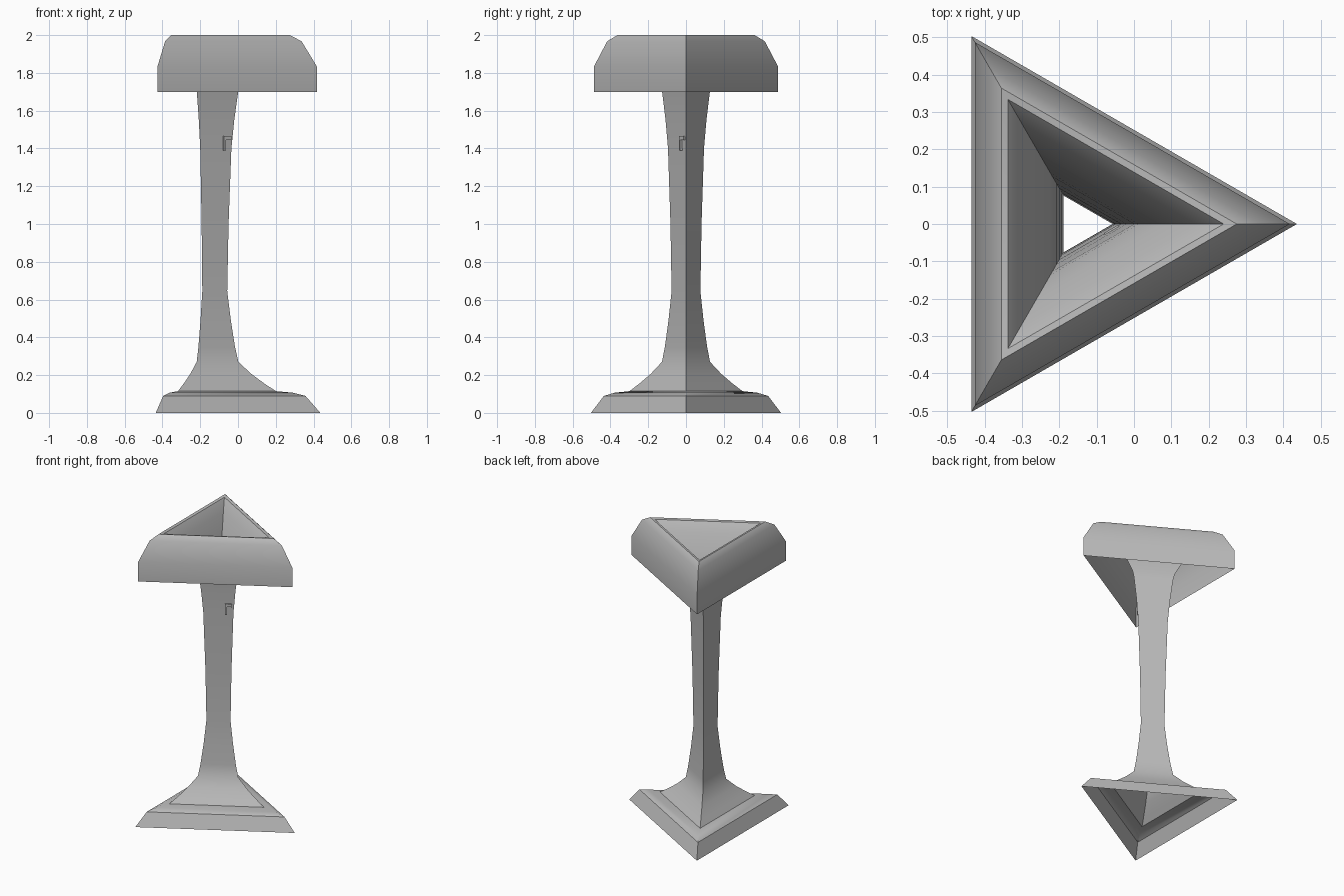
import bpy, bmesh, math
from mathutils import Matrix, Vector

if "Cube" in bpy.data.objects:
    bpy.data.objects.remove(bpy.data.objects["Cube"])

CX = -0.145  # axis of the three-sided form

grey = bpy.data.materials.new("warm_grey")
grey.diffuse_color = (0.5, 0.5, 0.5, 1)
grey.use_nodes = True
grey.node_tree.nodes["Principled BSDF"].inputs["Base Color"].default_value = grey.diffuse_color


def finish(name, bm, smooth):
    mesh = bpy.data.meshes.new(name)
    bm.to_mesh(mesh)
    bm.free()
    mesh.materials.append(grey)
    ob = bpy.data.objects.new(name, mesh)
    bpy.context.collection.objects.link(ob)
    if smooth:
        bpy.ops.object.select_all(action='DESELECT')
        ob.select_set(True)
        bpy.context.view_layer.objects.active = ob
        bpy.ops.object.shade_smooth_by_angle(angle=math.radians(30))
    return ob


# Open three-sided shell: flared foot, slim stem, funnel, rolled rim, hanging skirt
profile = [(0.581, 0), (0.502, 0.09), (0.435, 0.107), (0.346, 0.115),
           (0.285, 0.155), (0.215, 0.207), (0.147, 0.27), (0.129, 0.35),
           (0.107, 0.49), (0.088, 0.645), (0.095, 1.0), (0.11, 1.4),
           (0.125, 1.55), (0.146, 1.70), (0.157, 1.74), (0.22, 1.83),
           (0.31, 1.93), (0.37, 1.985), (0.385, 1.995), (0.42, 2.0),
           (0.482, 1.967), (0.562, 1.835), (0.562, 1.70)]
bm = bmesh.new()
rings = []
for r, z in profile:
    rings.append([bm.verts.new((CX + r * math.cos(a), r * math.sin(a), z))
                  for a in (k * math.tau / 3 for k in range(3))])
for low, high in zip(rings, rings[1:]):
    for k in range(3):
        n = (k + 1) % 3
        bm.faces.new((low[k], low[n], high[n], high[k]))
finish("pedestal_shell", bm, True)

# Small hook on the front right face of the stem
bm = bmesh.new()
along = Vector((math.sqrt(3) / 2, 0.5, 0))
out = Vector((0.5, -math.sqrt(3) / 2, 0))
for s, w, z, h in ((0.0, 0.044, 1.455, 0.02), (-0.016, 0.012, 1.42, 0.06)):
    centre = Vector((-0.06, -0.016, z)) + along * s + out * 0.004
    m = Matrix((along * w, out * 0.014, Vector((0, 0, h)))).transposed().to_4x4()
    m.translation = centre
    bmesh.ops.create_cube(bm, size=1, matrix=m)
bmesh.ops.recalc_face_normals(bm, faces=bm.faces)
finish("stem_hook", bm, False)
